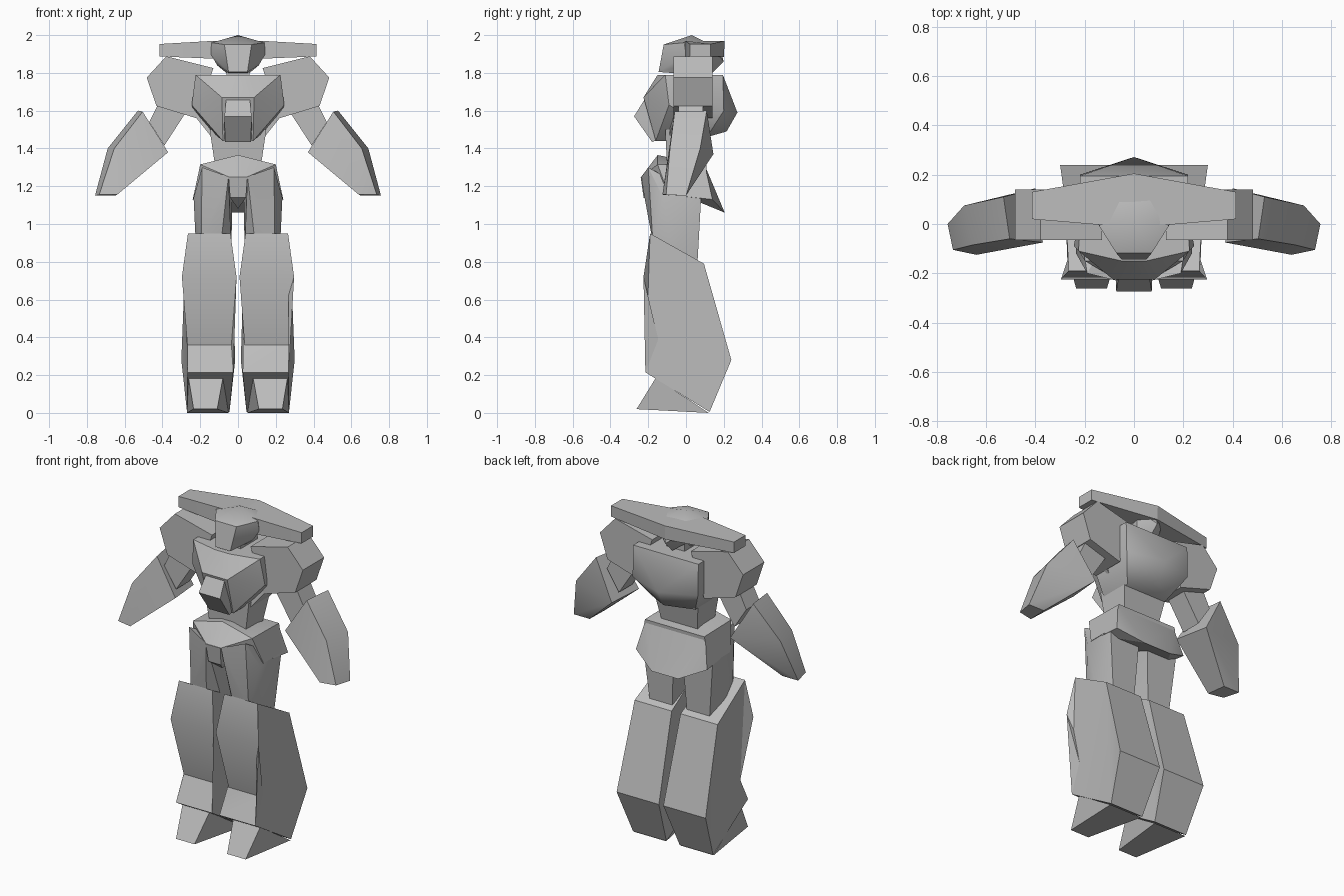
import bpy, bmesh, math

grey = bpy.data.materials.new("armour_grey")
grey.diffuse_color = (0.5, 0.5, 0.5, 1)


def finish(name, bm, smooth):
    bmesh.ops.dissolve_limit(bm, angle_limit=math.radians(4), verts=bm.verts, edges=bm.edges)
    bmesh.ops.recalc_face_normals(bm, faces=bm.faces)
    me = bpy.data.meshes.new(name)
    bm.to_mesh(me)
    bm.free()
    me.materials.append(grey)
    ob = bpy.data.objects.new(name, me)
    bpy.context.collection.objects.link(ob)
    bpy.ops.object.select_all(action='DESELECT')
    ob.select_set(True)
    bpy.context.view_layer.objects.active = ob
    if smooth:
        bpy.ops.object.shade_smooth_by_angle(angle=math.radians(smooth))
    return ob


def both(pts):
    """Points with their mirror images across x = 0."""
    return pts + [(-x, y, z) for x, y, z in pts if x]


def hull(name, pts, smooth=25):
    bm = bmesh.new()
    vs = [bm.verts.new(p) for p in pts]
    res = bmesh.ops.convex_hull(bm, input=vs)
    bmesh.ops.delete(bm, geom=[v for v in bm.verts if not v.link_faces], context='VERTS')
    return finish(name, bm, smooth)


def pair(name, pts, smooth=25):
    for side, s in (("right", 1), ("left", -1)):
        hull(side + "_" + name, [(s * x, y, z) for x, y, z in pts], smooth)


def slab(name, rows):
    """Side outline (y, z) with an inner and outer x at every corner, both sides."""
    for side, s in (("right", 1), ("left", -1)):
        bm = bmesh.new()
        a = [bm.verts.new((s * i, y, z)) for y, z, i, o in rows]
        b = [bm.verts.new((s * o, y, z)) for y, z, i, o in rows]
        n = len(rows)
        for k in range(n):
            j = (k + 1) % n
            bm.faces.new((a[k], a[j], b[j], b[k]))
        caps = [bm.faces.new(a), bm.faces.new(b[::-1])]
        bmesh.ops.triangulate(bm, faces=caps)
        finish(side + "_" + name, bm, 25)


# lower legs and feet
slab("shin", [(-0.19, 0.95, 0.04, 0.265), (0.095, 0.79, 0.03, 0.28), (0.24, 0.28, 0.015, 0.3),
              (0.125, 0.005, 0.045, 0.27), (-0.215, 0.215, 0.025, 0.268),
              (-0.14, 0.36, 0.035, 0.268), (-0.225, 0.72, 0.008, 0.297)])
pair("foot", [(0.11, -0.262, 0.02), (0.235, -0.262, 0.02), (0.08, -0.16, 0.185), (0.262, -0.16, 0.185),
              (0.05, 0.12, 0.0), (0.27, 0.12, 0.0)])

# thighs
pair("thigh", [(0.05, -0.235, 1.25), (0.19, -0.2, 1.3), (0.06, -0.225, 1.17), (0.235, -0.12, 1.14),
               (0.03, 0.08, 1.15), (0.235, 0.08, 1.14), (0.09, -0.175, 0.9), (0.195, -0.175, 0.9),
               (0.035, -0.1, 0.85), (0.05, 0.06, 0.78), (0.2, 0.06, 0.78), (0.22, -0.06, 0.82)])

# hips: belt block, crotch plate and rear skirt
hull("hip_block", both([(0, -0.15, 1.365), (0.2, -0.15, 1.315), (0.05, -0.237, 1.25), (0.2, 0.11, 1.31),
                        (0.235, 0.1, 1.15), (0.235, -0.09, 1.15), (0.04, -0.12, 1.14)]))
hull("crotch_plate", both([(0.05, -0.24, 1.25), (0.042, -0.225, 1.14), (0, -0.15, 1.08),
                           (0.04, -0.05, 1.15), (0.05, -0.05, 1.25)]))
hull("rear_skirt", both([(0.2, 0.1, 1.31), (0.24, 0.14, 1.13), (0.09, 0.205, 1.06),
                         (0.235, 0.0, 1.145), (0.08, 0.02, 1.14), (0.2, 0.03, 1.3)]))

# waist
hull("waist", both([(0.12, -0.1, 1.3), (0.12, 0.06, 1.3), (0.15, -0.11, 1.5), (0.15, 0.1, 1.5)]))

# torso: front chest, centre keel and back
hull("chest", both([(0.225, -0.11, 1.79), (0.05, -0.15, 1.79), (0.245, -0.09, 1.63), (0.085, -0.225, 1.67),
                    (0.08, -0.16, 1.44), (0.08, 0.0, 1.44), (0.22, 0.03, 1.79), (0.22, 0.03, 1.56)]))
hull("chest_keel", both([(0.06, -0.2, 1.69), (0.072, -0.275, 1.57), (0.068, -0.18, 1.435),
                         (0.075, -0.1, 1.46), (0.06, -0.1, 1.69)]))
hull("torso_back", both([(0.22, 0.195, 1.79), (0.22, -0.05, 1.79), (0.22, 0.2, 1.6), (0, 0.2, 1.79),
                         (0, 0.272, 1.59), (0, 0.215, 1.49), (0.22, -0.06, 1.56), (0.14, -0.09, 1.46),
                         (0.14, 0.11, 1.46)]), 40)

# shoulders
outline = [(0.13, 1.825), (0.38, 1.888), (0.483, 1.775), (0.432, 1.625), (0.22, 1.56)]
pair("shoulder", [(x, y, z) for x, z in outline for y in (-0.065, 0.14)])

# upper arms
arm = [(0.27, 1.6), (0.42, 1.64), (0.47, 1.54), (0.39, 1.415)]
pair("upper_arm", [(x, y, z) for x, z in arm for y in (-0.04, 0.09)])

# forearms
pair("forearm", [(0.505, -0.06, 1.595), (0.37, -0.075, 1.38), (0.64, -0.125, 1.155), (0.735, -0.105, 1.155),
                 (0.655, -0.085, 1.4), (0.53, 0.11, 1.6), (0.4, 0.145, 1.37), (0.65, 0.0, 1.15),
                 (0.757, 0.0, 1.15), (0.69, 0.075, 1.4)])

# neck and head
hull("neck", both([(0.06, -0.06, 1.76), (0.06, 0.1, 1.76), (0.06, -0.06, 1.86), (0.06, 0.1, 1.86)]))
hull("head", both([(0, 0.03, 2.0), (0.072, -0.118, 1.95), (0.14, -0.01, 1.96), (0.05, -0.145, 1.805),
                   (0.11, -0.01, 1.84), (0.145, 0.0, 1.9), (0.05, 0.05, 1.79), (0.1, 0.13, 1.95)]), 35)
hull("head_back", both([(0, 0.2, 1.86), (0.09, 0.14, 1.93), (0, 0.17, 1.96), (0.08, 0.12, 1.85),
                        (0, 0.13, 1.79), (0.06, 0.0, 1.84), (0.08, 0.0, 1.94)]))

# swept crest across the head
pair("crest_wing", [(0.415, 0.02, 1.953), (0.415, 0.02, 1.887), (0.415, 0.13, 1.953), (0.415, 0.13, 1.887),
                    (0, 0.205, 1.97), (0, 0.2, 1.885), (0.12, -0.005, 1.97), (0.12, -0.005, 1.875),
                    (0, 0.0, 1.97), (0, 0.0, 1.875)])
